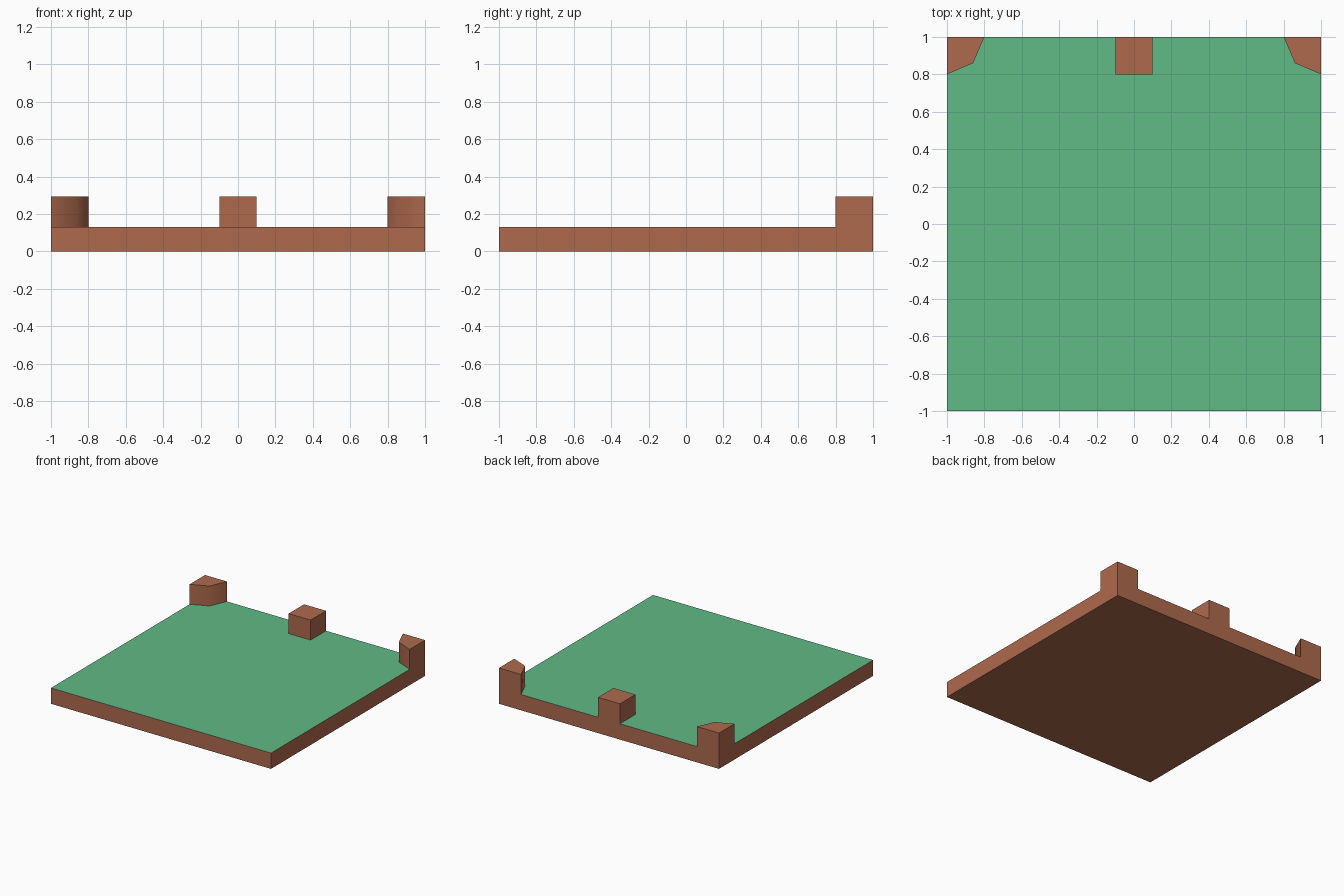
import bpy, bmesh, math

if "Cube" in bpy.data.objects:
    bpy.data.objects.remove(bpy.data.objects["Cube"])

BASE_Z, POST_Z = 0.13, 0.294


def material(name, srgb):
    m = bpy.data.materials.new(name)
    m.diffuse_color = [((c / 255 + 0.055) / 1.055) ** 2.4 for c in srgb] + [1.0]
    m.use_nodes = True
    m.node_tree.nodes["Principled BSDF"].inputs["Base Color"].default_value = m.diffuse_color
    return m


BROWN = material("earth brown", (175, 106, 77))
GREEN = material("grass green", (97, 186, 134))


def prism(name, outline, z0, z1, mat, bottom=True, top=True):
    """Walls around a counter-clockwise outline, with optional caps."""
    bm = bmesh.new()
    lo = [bm.verts.new((x, y, z0)) for x, y in outline]
    hi = [bm.verts.new((x, y, z1)) for x, y in outline]
    n = len(outline)
    for i in range(n):
        j = (i + 1) % n
        bm.faces.new((lo[i], lo[j], hi[j], hi[i]))
    if bottom:
        bm.faces.new(lo[::-1])
    if top:
        bm.faces.new(hi)
    return finish(name, bm, mat)


def finish(name, bm, mat):
    mesh = bpy.data.meshes.new(name)
    bm.to_mesh(mesh)
    bm.free()
    mesh.materials.append(mat)
    ob = bpy.data.objects.new(name, mesh)
    bpy.context.collection.objects.link(ob)
    return ob


# Outlines of the posts along the back edge
right_corner = [(1, 0.8), (1, 1), (0.8, 1), (0.86, 0.86)]
left_corner = [(-x, y) for x, y in reversed(right_corner)]
middle = [(-0.1, 0.8), (0.1, 0.8), (0.1, 1), (-0.1, 1)]

# Earth slab, open where the grass covers it
prism("earth_slab", [(-1, -1), (1, -1), (1, 1), (-1, 1)], 0, BASE_Z, BROWN, top=False)

# Grass surface, cut out around the posts
grass = [(-1, -1), (1, -1), (1, 0.8), (0.86, 0.86), (0.8, 1),
         (0.1, 1), (0.1, 0.8), (-0.1, 0.8), (-0.1, 1),
         (-0.8, 1), (-0.86, 0.86), (-1, 0.8)]
bm = bmesh.new()
bm.faces.new([bm.verts.new((x, y, BASE_Z)) for x, y in grass])
finish("grass_top", bm, GREEN)

# Posts, with the inner side of each corner post shaded as one curve
prism("middle_post", middle, BASE_Z, POST_Z, BROWN, bottom=False)
for name, outline in (("left_corner_post", left_corner),
                      ("right_corner_post", right_corner)):
    ob = prism(name, outline, BASE_Z, POST_Z, BROWN, bottom=False)
    bpy.ops.object.select_all(action='DESELECT')
    ob.select_set(True)
    bpy.context.view_layer.objects.active = ob
    bpy.ops.object.shade_smooth_by_angle(angle=math.radians(60))
